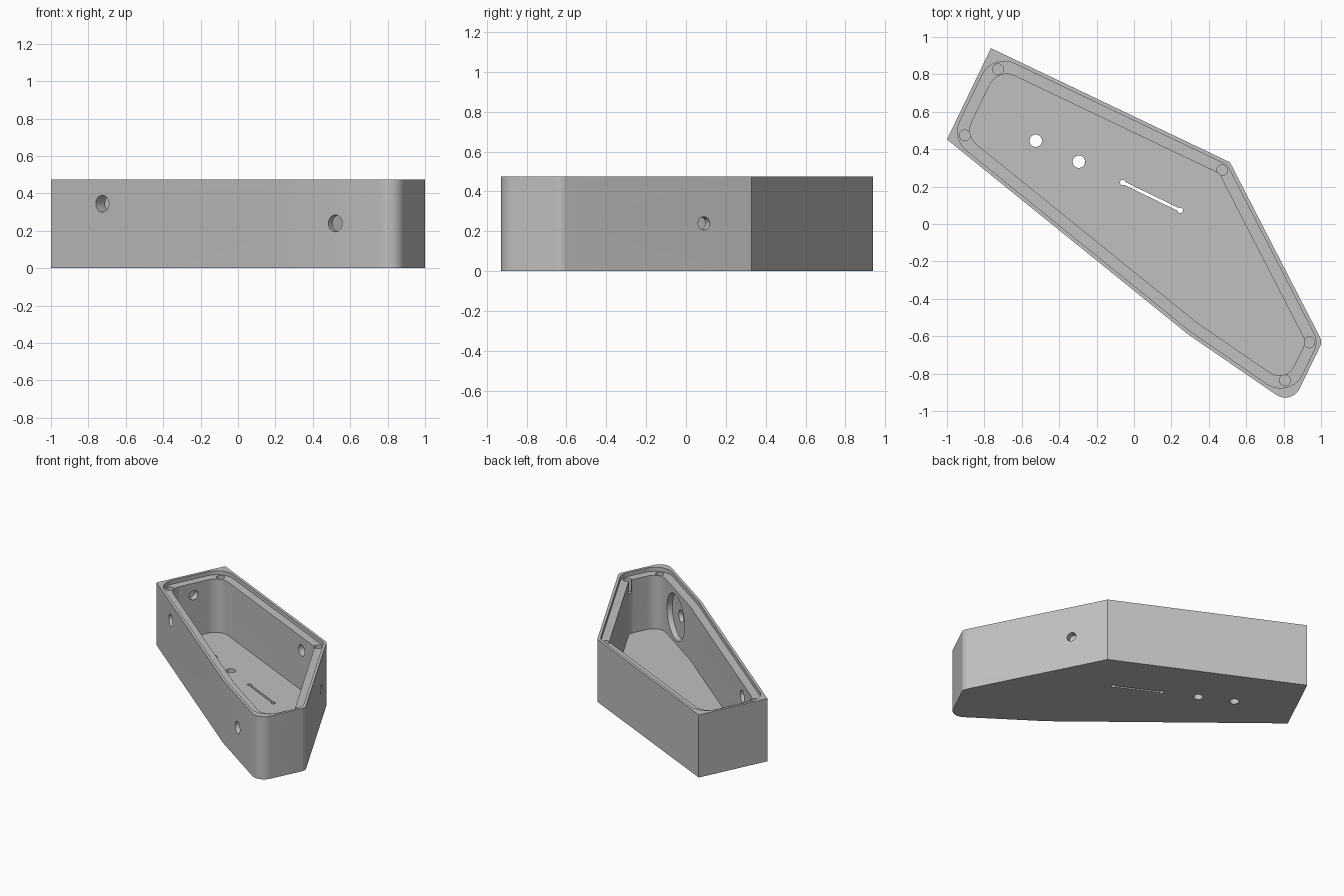
import bpy, bmesh, math
from mathutils import Vector, Matrix

if "Cube" in bpy.data.objects:
    bpy.data.objects.remove(bpy.data.objects["Cube"])

HEIGHT, FLOOR, LEDGE = 0.475, 0.04, 0.445
# Plan corners, counter-clockwise from the left end
CORNERS = [Vector(p) for p in ((-1.0, 0.452), (0.289, -0.59), (0.842, -0.969),
                               (1.007, -0.63), (0.513, 0.33), (-0.765, 0.94))]
N = len(CORNERS)

grey = bpy.data.materials.new("light_grey")
grey.diffuse_color = (0.53, 0.53, 0.53, 1)
grey.use_nodes = True
grey.node_tree.nodes["Principled BSDF"].inputs["Base Color"].default_value = grey.diffuse_color


def inset(points, d):
    """Move every edge inward by d and return the new corners."""
    out = []
    for i, p in enumerate(points):
        a = (p - points[i - 1]).normalized()
        b = (points[(i + 1) % len(points)] - p).normalized()
        na, nb = Vector((-a.y, a.x)), Vector((-b.y, b.x))
        out.append(p + (na + nb) * d / (1 + na.dot(nb)))
    return out


def fillet(points, radii, steps=10):
    """Round each corner with its own radius."""
    out = []
    for i, p in enumerate(points):
        r = radii[i]
        if r == 0:
            out.append(p)
            continue
        a = (points[i - 1] - p).normalized()
        b = (points[(i + 1) % len(points)] - p).normalized()
        half = a.angle(b) / 2
        centre = p + (a + b).normalized() * r / math.sin(half)
        start = p + a * r / math.tan(half) - centre
        end = p + b * r / math.tan(half) - centre
        a0 = math.atan2(start.y, start.x)
        turn = (math.atan2(end.y, end.x) - a0 + math.pi) % (2 * math.pi) - math.pi
        for k in range(steps + 1):
            t = a0 + turn * k / steps
            out.append(centre + Vector((math.cos(t), math.sin(t))) * r)
    return out


def circle(r, x=0, y=0, n=32):
    return [Vector((x + r * math.cos(2 * math.pi * k / n),
                    y + r * math.sin(2 * math.pi * k / n))) for k in range(n)]


def prism(name, profile, z0, z1, matrix=Matrix()):
    bm = bmesh.new()
    face = bm.faces.new([bm.verts.new((p.x, p.y, z0)) for p in profile])
    top = bmesh.ops.extrude_face_region(bm, geom=[face])["geom"]
    bmesh.ops.translate(bm, vec=(0, 0, z1 - z0),
                        verts=[v for v in top if isinstance(v, bmesh.types.BMVert)])
    bm.transform(matrix)
    bmesh.ops.recalc_face_normals(bm, faces=bm.faces)
    mesh = bpy.data.meshes.new(name)
    bm.to_mesh(mesh)
    bm.free()
    obj = bpy.data.objects.new(name, mesh)
    bpy.context.collection.objects.link(obj)
    return obj


# Outer block, rounded at the narrow end
body = prism("enclosure_body", fillet(CORNERS, (0, 0, 0.085, 0.06, 0, 0)), 0, HEIGHT)
body.data.materials.append(grey)
bpy.context.view_layer.objects.active = body
body.select_set(True)


def cut(profile, z0, z1, matrix=Matrix()):
    cutter = prism("cutter", profile, z0, z1, matrix)
    cutter.hide_render = True
    cutter.data.materials.append(grey)
    mod = body.modifiers.new("cut", "BOOLEAN")
    mod.operation, mod.solver, mod.object = "DIFFERENCE", "EXACT", cutter
    bpy.ops.object.modifier_apply(modifier=mod.name)
    bpy.data.objects.remove(cutter)


def cut_wall(edge, t, z, profile, d0=-0.03, d1=0.13):
    """Cut a profile through wall number edge, from depth d0 to d1."""
    a, b = CORNERS[edge], CORNERS[(edge + 1) % N]
    u = (b - a).normalized()
    p = a.lerp(b, t)
    m = Matrix(((u.x, 0, u.y, p.x), (u.y, 0, -u.x, p.y), (0, 1, 0, z), (0, 0, 0, 1)))
    cut(profile, -d1, -d0, m)


# Lid recess and main cavity
cut(fillet(inset(CORNERS, 0.02), (0.13, 0, 0.13, 0.1, 0.06, 0.13)), LEDGE, HEIGHT + 0.1)
cut(fillet(inset(CORNERS, 0.079), (0.1, 0, 0.088, 0.06, 0.04, 0.1)), FLOOR, HEIGHT + 0.1)

# Screw pockets in the ledge
for x, y in ((-0.727, 0.827), (-0.904, 0.474), (0.471, 0.287), (0.936, -0.633), (0.807, -0.836)):
    cut(circle(0.029, x, y), LEDGE - 0.1, HEIGHT + 0.1)

# Floor holes and the narrow slot with round ends
for x, y in ((-0.525, 0.445), (-0.295, 0.333)):
    cut(circle(0.033, x, y), -0.1, 0.1)
s, e = Vector((-0.06, 0.222)), Vector((0.247, 0.073))
side = (e - s).orthogonal().normalized() * 0.008
cut([s - side, e - side, e + side, s + side], -0.1, 0.1)
for p in (s, e):
    cut(circle(0.015, p.x, p.y, 16), -0.1, 0.1)

# Long front wall: two large holes
for t in (0.213, 0.737):
    cut_wall(0, t, 0.345, circle(0.045))
# Short front wall: hole with a wide pocket inside
cut_wall(1, 0.418, 0.24, circle(0.045))
cut_wall(1, 0.418, 0.24, circle(0.17, n=48), 0.04, 0.12)
# Narrow end: small hole
cut_wall(2, 0.543, 0.238, circle(0.02))
# Right wall: stepped holes
for t in (0.75, 0.271):
    cut_wall(3, t, 0.24, circle(0.033), -0.03, 0.045)
    cut_wall(3, t, 0.24, circle(0.02))
# Back wall: small holes widened inside
for t in (0.754, 0.148):
    cut_wall(4, t, 0.345, circle(0.024))
    cut_wall(4, t, 0.345, circle(0.042), 0.035, 0.13)
# Wide end: small hole widened inside, and a rounded port
cut_wall(5, 0.543, 0.355, circle(0.025))
cut_wall(5, 0.543, 0.355, circle(0.035), 0.035, 0.13)
port = [Vector(p) for p in ((-0.13, -0.065), (0.13, -0.065), (0.13, 0.065), (-0.13, 0.065))]
cut_wall(5, 0.55, 0.13, fillet(port, (0.045,) * 4, 8))

bpy.ops.object.shade_smooth_by_angle(angle=math.radians(30))
